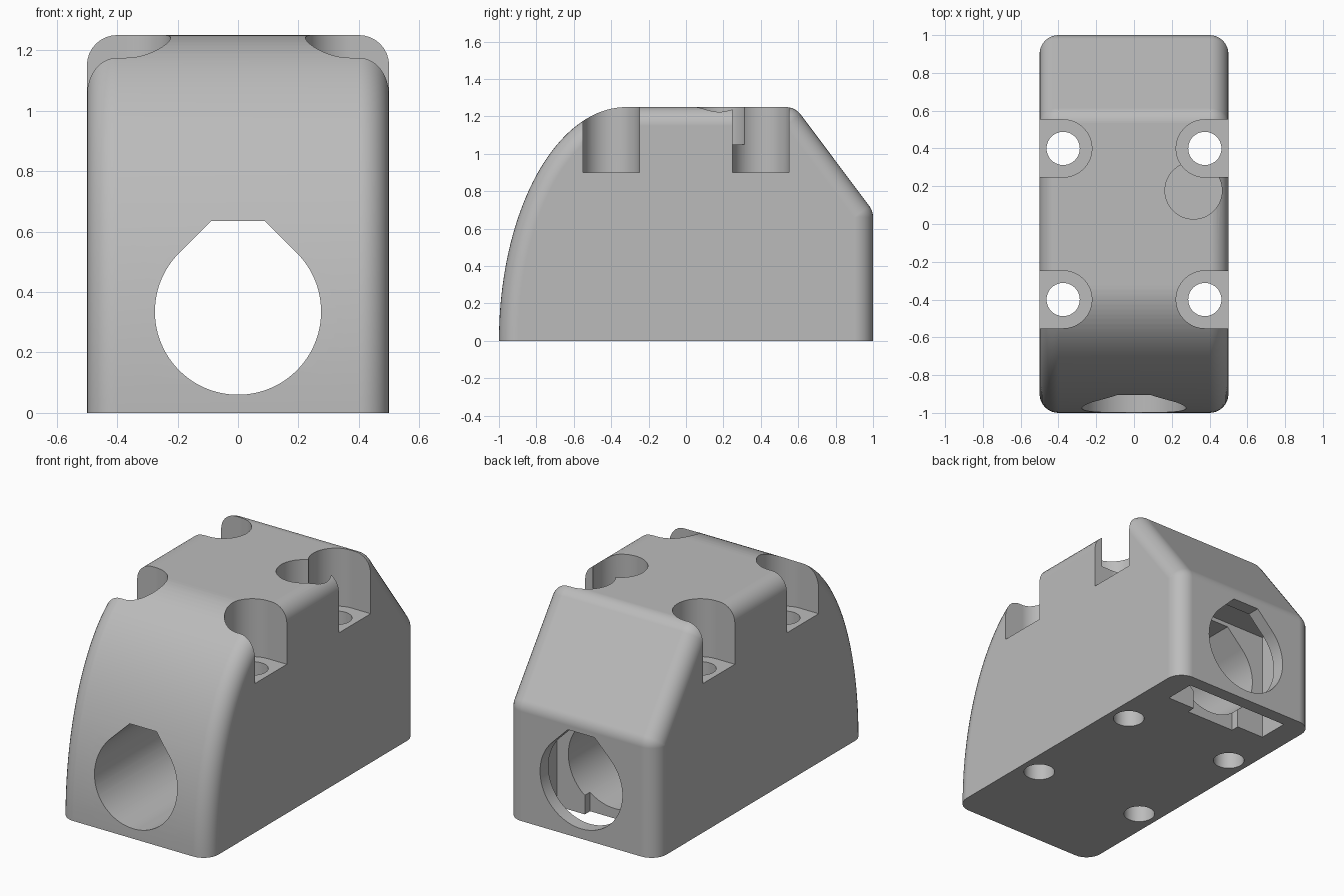
import bpy
import bmesh
from math import sin, cos, pi, radians, sqrt, atan2
from mathutils import Vector

if "Cube" in bpy.data.objects:
    bpy.data.objects.remove(bpy.data.objects["Cube"], do_unlink=True)

FILLET = 0.1
STEPS = 8


def make_object(name, bm):
    bmesh.ops.remove_doubles(bm, verts=bm.verts, dist=0.0001)
    bmesh.ops.recalc_face_normals(bm, faces=bm.faces)
    mesh = bpy.data.meshes.new(name)
    bm.to_mesh(mesh)
    bm.free()
    obj = bpy.data.objects.new(name, mesh)
    bpy.context.collection.objects.link(obj)
    return obj


def arc(cx, cy, r, start, end, n):
    return [(cx + r * cos(start + (end - start) * i / n),
             cy + r * sin(start + (end - start) * i / n)) for i in range(n + 1)]


def circle(cx, cy, r, n=64):
    return arc(cx, cy, r, 0, 2 * pi, n)[:-1]


def prism(name, outline, lo, hi, along_y=False):
    """Extrude an outline along z, or an x-z outline along y."""
    bm = bmesh.new()
    rings = []
    for t in (lo, hi):
        rings.append([bm.verts.new((a, t, b) if along_y else (a, b, t)) for a, b in outline])
    n = len(outline)
    for i in range(n):
        j = (i + 1) % n
        bm.faces.new((rings[0][i], rings[0][j], rings[1][j], rings[1][i]))
    bm.faces.new(rings[0])
    bm.faces.new(rings[1])
    return make_object(name, bm)


def box(name, x, y0, y1, z0, z1):
    return prism(name, [(-x, y0), (x, y0), (x, y1), (-x, y1)], z0, z1)


def side_profile():
    """Inner side profile as (point, outward normal) pairs, front to back."""
    a, b, cy = 0.68, 1.25, -0.32
    pairs = []
    for i in range(41):
        t = pi / 2 * i / 40
        normal = Vector((-cos(t) / a, sin(t) / b)).normalized()
        pairs.append((Vector((cy - a * cos(t), b * sin(t))) - normal * FILLET, normal))
    # Sloped back with a rounded corner at each end
    top, low = Vector((0.583, 1.25)), Vector((1.0, 0.71))
    turn = atan2(top.y - low.y, low.x - top.x)
    tangent = FILLET * sin(turn / 2) / cos(turn / 2)
    corners = [(Vector((top.x - tangent, top.y - FILLET)), pi / 2, pi / 2 - turn),
               (Vector((low.x - FILLET, low.y - tangent)), pi / 2 - turn, 0)]
    for centre, start, end in corners:
        for i in range(STEPS + 1):
            t = start + (end - start) * i / STEPS
            pairs.append((centre, Vector((cos(t), sin(t)))))
    pairs.append((Vector((low.x - FILLET, 0)), Vector((1, 0))))
    return pairs


def build_body():
    """Loft the profile across x, shrinking it to round the side edges."""
    bm = bmesh.new()
    pairs = side_profile()
    half = [(0.4 + FILLET * sin(pi / 2 * i / STEPS), FILLET * cos(pi / 2 * i / STEPS))
            for i in range(STEPS + 1)]
    sections = [(-x, r) for x, r in reversed(half)] + half
    rings = []
    for x, r in sections:
        ring = []
        for p, n in pairs:
            q = p + n * r
            ring.append(bm.verts.new((x, q.x, q.y)))
        rings.append(ring)
    for r0, r1 in zip(rings, rings[1:]):
        for i in range(len(pairs) - 1):
            bm.faces.new((r0[i], r0[i + 1], r1[i + 1], r1[i]))
    bmesh.ops.remove_doubles(bm, verts=bm.verts, dist=0.0001)
    # Close both sides and the underside
    for x in (-0.5, 0.5):
        edges = [e for e in bm.edges if e.is_boundary
                 and all(abs(v.co.x - x) < 0.001 for v in e.verts)]
        bmesh.ops.contextual_create(bm, geom=edges)
    base = [e for e in bm.edges if e.is_boundary]
    bmesh.ops.contextual_create(bm, geom=base)
    return make_object("body", bm)


body = build_body()
cutters = []

# Lengthwise bore: round with a 45 degree peak cut flat
R, CZ, FLAT = 0.275, 0.335, 0.635
peak = CZ + R * sqrt(2) - FLAT
bore = arc(0, CZ, R, radians(135), radians(405), 72) + [(peak, FLAT), (-peak, FLAT)]
cutters.append(prism("bore_cutter", bore, -1.2, 1.2, along_y=True))

# Slot behind the back wall, opening downward, with a shallow channel
cutters.append(box("slot_cutter", 0.35, 0.73, 0.92, -0.1, 0.66))
cutters.append(box("channel_cutter", 0.165, 0.68, 0.75, -0.1, CZ))

# Bolt holes and open-sided bolt head recesses
for s in (-1, 1):
    for y in (-0.4, 0.4):
        cutters.append(prism("bolt_hole_cutter", circle(s * 0.375, y, 0.088, 40), -0.1, 1.4))
        recess = [(s * px, py) for px, py in arc(0.375, y, 0.152, pi / 2, 3 * pi / 2, 32)]
        recess += [(s * 0.7, y - 0.152), (s * 0.7, y + 0.152)]
        cutters.append(prism("recess_cutter", recess, 0.9, 1.4))

# Round pocket beside one recess
cutters.append(prism("pocket_cutter", circle(0.315, 0.177, 0.151), 1.05, 1.4))

for cutter in cutters:
    cutter.hide_render = True
    mod = body.modifiers.new("cut", "BOOLEAN")
    mod.operation = "DIFFERENCE"
    mod.solver = "EXACT"
    mod.object = cutter

# Bake the cuts and drop the cutters
bpy.context.view_layer.update()
graph = bpy.context.evaluated_depsgraph_get()
mesh = bpy.data.meshes.new_from_object(body.evaluated_get(graph))
body.modifiers.clear()
body.data = mesh
for cutter in cutters:
    bpy.data.objects.remove(cutter, do_unlink=True)

# Plain grey material
grey = bpy.data.materials.new("light_grey")
grey.use_nodes = True
colour = (0.5, 0.5, 0.5, 1)
grey.diffuse_color = colour
grey.node_tree.nodes["Principled BSDF"].inputs["Base Color"].default_value = colour
mesh.materials.clear()
mesh.materials.append(grey)

# Smooth the curved faces, keep cut edges crisp
bpy.ops.object.select_all(action="DESELECT")
body.select_set(True)
bpy.context.view_layer.objects.active = body
bpy.ops.object.shade_smooth_by_angle(angle=radians(25))
weighted = body.modifiers.new("weighted_normals", "WEIGHTED_NORMAL")
weighted.keep_sharp = True
